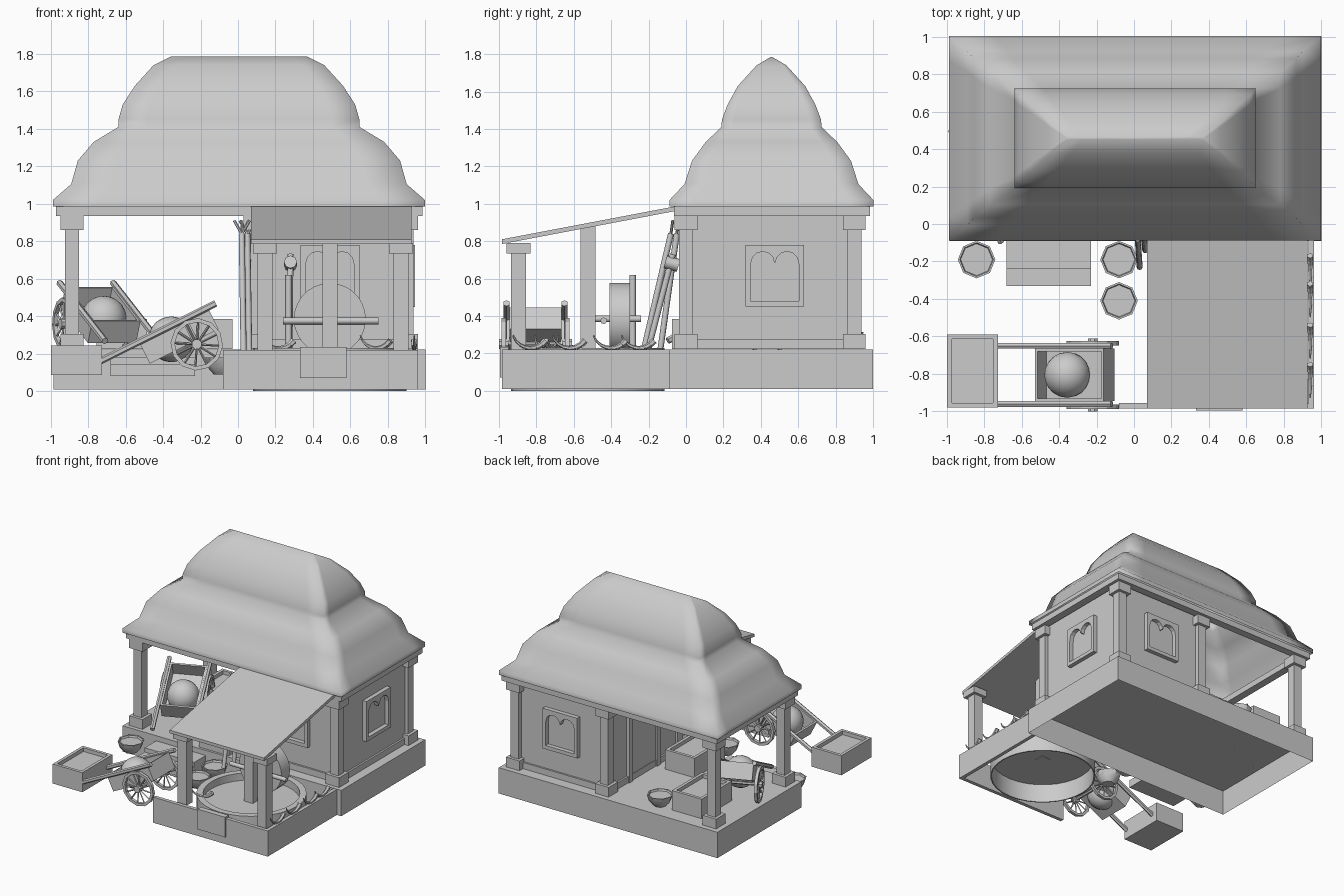
import bpy, bmesh
from math import pi, cos, sin, radians
from mathutils import Matrix, Vector

cube = bpy.data.objects.get("Cube")
if cube:
    bpy.data.objects.remove(cube)

grey = bpy.data.materials.new("plain_grey")
grey.use_nodes = True
grey.diffuse_color = (0.6, 0.6, 0.6, 1)
grey.node_tree.nodes["Principled BSDF"].inputs["Base Color"].default_value = (0.6, 0.6, 0.6, 1)
I = Matrix.Identity(4)


def finish(name, bm, M=I, smooth=None):
    bmesh.ops.recalc_face_normals(bm, faces=bm.faces)
    me = bpy.data.meshes.new(name)
    bm.to_mesh(me)
    bm.free()
    me.materials.append(grey)
    ob = bpy.data.objects.new(name, me)
    ob.matrix_world = M
    bpy.context.collection.objects.link(ob)
    if smooth:
        bpy.ops.object.select_all(action='DESELECT')
        ob.select_set(True)
        bpy.context.view_layer.objects.active = ob
        bpy.ops.object.shade_smooth_by_angle(angle=radians(smooth))


def add_box(bm, lo, hi):
    lo, hi = Vector(lo), Vector(hi)
    mat = Matrix.Translation((lo + hi) / 2) @ Matrix.Diagonal((*(hi - lo), 1))
    return bmesh.ops.create_cube(bm, size=1, matrix=mat)["verts"]


def box(name, lo, hi, M=I):
    bm = bmesh.new()
    add_box(bm, lo, hi)
    finish(name, bm, M)


def add_rod(bm, a, b, r, sides=8, r2=None):
    a, b = Vector(a), Vector(b)
    d = b - a
    mat = Matrix.Translation((a + b) / 2) @ d.to_track_quat('Z', 'Y').to_matrix().to_4x4()
    bmesh.ops.create_cone(bm, cap_ends=True, segments=sides, radius1=r,
                          radius2=r if r2 is None else r2, depth=d.length, matrix=mat)


def rod(name, a, b, r, sides=8, M=I):
    bm = bmesh.new()
    add_rod(bm, a, b, r, sides)
    finish(name, bm, M, 50)


def crate(name, lo, hi, wall, depth, M=I):
    # box with a recessed top
    bm = bmesh.new()
    add_box(bm, lo, hi)
    top = max(bm.faces, key=lambda f: f.calc_center_median().z)
    bmesh.ops.inset_region(bm, faces=[top], thickness=wall)
    floor = bmesh.ops.extrude_discrete_faces(bm, faces=[top])["faces"][0]
    bmesh.ops.translate(bm, verts=floor.verts, vec=(0, 0, -depth))
    finish(name, bm, M)


def lathe(name, profile, sides, M=I):
    bm = bmesh.new()
    vs = [bm.verts.new((r, 0, z)) for r, z in profile]
    es = [bm.edges.new(p) for p in zip(vs, vs[1:])]
    bmesh.ops.spin(bm, geom=vs + es, cent=(0, 0, 0), axis=(0, 0, 1), angle=2 * pi, steps=sides)
    bmesh.ops.remove_doubles(bm, verts=bm.verts, dist=0.0005)
    finish(name, bm, M, 40)


# Foundation, a shell open underneath
bm = bmesh.new()
add_box(bm, (-0.985, -0.09, 0.01), (1.0, 1.0, 0.222))
base = min(bm.faces, key=lambda f: f.calc_center_median().z)
bmesh.ops.delete(bm, geom=[base], context='FACES_ONLY')
finish("foundation", bm)

# Room and roof beams
box("room", (0.07, 0.01, 0.224), (0.91, 0.9, 0.96))
box("room_plinth", (0.055, -0.005, 0.224), (0.925, 0.915, 0.275))
for name, lo, hi in (("beam_front", (-0.97, -0.065), (0.985, 0.0)),
                     ("beam_back", (-0.97, 0.92), (0.985, 0.985)),
                     ("beam_right", (-0.97, 0.0), (-0.905, 0.92)),
                     ("beam_left", (0.92, 0.0), (0.985, 0.92))):
    box(name, (*lo, 0.935), (*hi, 0.985))


def pillar(name, x, y, z0, z1, w, cap, foot):
    bm = bmesh.new()
    add_box(bm, (x - w, y - w, z0), (x + w, y + w, z1))
    c = w + 0.024
    add_box(bm, (x - c, y - c, z1 - cap), (x + c, y + c, z1))
    if foot:
        add_box(bm, (x - c, y - c, z0), (x + c, y + c, z0 + foot))
    finish(name, bm)


for x in (-0.885, 0.09, 0.9):
    for y in (0.0, 0.9):
        pillar("pillar", x, y, 0.224, 0.935, 0.037, 0.075, 0.08)

# Two-tier bulging roof lofted through rectangles
bm = bmesh.new()
tiers = ((0.993, 0.545, 0.985), (0.993, 0.545, 1.02), (0.895, 0.465, 1.105), (0.86, 0.425, 1.23),
         (0.775, 0.352, 1.33), (0.643, 0.268, 1.41), (0.643, 0.265, 1.45), (0.62, 0.235, 1.53),
         (0.555, 0.18, 1.63), (0.455, 0.08, 1.74), (0.365, 0.004, 1.785))
corners = [Vector(c) for c in ((-1, -1), (1, -1), (1, 1), (-1, 1))]
outline = [corners[i].lerp(corners[(i + 1) % 4], t) for i in range(4) for t in (0, 0.12, 0.5, 0.88)]
rings = [[bm.verts.new((0.005 + p.x * a, 0.457 + p.y * b, z)) for p in outline] for a, b, z in tiers]
for low, up in zip(rings, rings[1:]):
    for i in range(len(outline)):
        bm.faces.new((low[i - 1], low[i], up[i], up[i - 1]))
bm.faces.new(rings[-1])
finish("roof", bm, I, 95)


# Windows: raised frame with a lobed arch opening
def window(M):
    bm = bmesh.new()
    outer = [(-0.157, 0), (0.157, 0), (0.157, 0.33), (-0.157, 0.33)]
    inner = [(-0.13, 0.03), (0.13, 0.03), (0.13, 0.22)]
    for cx in (0.065, -0.065):
        for k in range(7):
            t = pi * k / 6
            inner.append((cx + 0.062 * cos(t), 0.235 + 0.06 * sin(t)))
    inner.append((-0.13, 0.22))
    for loop in (outer, inner):
        vs = [bm.verts.new((x, 0, z)) for x, z in loop]
        for i, v in enumerate(vs):
            bm.edges.new((v, vs[i - 1]))
    bmesh.ops.triangle_fill(bm, use_beauty=True, edges=bm.edges[:])
    ext = bmesh.ops.extrude_face_region(bm, geom=bm.faces[:])["geom"]
    bmesh.ops.translate(bm, verts=[g for g in ext if isinstance(g, bmesh.types.BMVert)], vec=(0, -0.035, 0))
    finish("window_frame", bm, M)


for loc, turn in (((0.49, 0.01, 0.45), 0), ((0.91, 0.475, 0.45), pi / 2), ((0.49, 0.9, 0.45), pi)):
    window(Matrix.Translation(loc) @ Matrix.Rotation(turn, 4, 'Z'))

# Doorway on the open side of the room
for y in (0.26, 0.62):
    box("door_jamb", (0.045, y, 0.224), (0.08, y + 0.05, 0.82))
box("door_lintel", (0.045, 0.24, 0.82), (0.08, 0.69, 0.87))
box("door_panel", (0.06, 0.31, 0.224), (0.07, 0.62, 0.82))

# Lean-to: low walls, roof, posts
box("yard_wall_front", (-0.08, -0.985, 0.01), (0.96, -0.955, 0.22))
box("yard_wall_side", (0.93, -0.955, 0.01), (0.96, -0.09, 0.22))
box("wall_plate", (0.33, -0.995, 0.07), (0.58, -0.95, 0.235))
bm = bmesh.new()
for v in add_box(bm, (0.07, -0.985, 0), (0.925, -0.065, 0.025)):
    v.co.z += 0.785 + (v.co.y + 0.985) * 0.19
finish("lean_to_roof", bm)
for x in (0.145, 0.87):
    pillar("lean_to_post", x, -0.895, 0.2, 0.79, 0.04, 0.055, 0)

# Mill: basin hollow underneath, centre post, rolling stone and beams
lathe("mill_basin", [(0, 0.155), (0.4, 0.155), (0.4, 0), (0.41, 0), (0.41, 0.23), (0.36, 0.23),
                     (0.36, 0.17), (0, 0.17)], 32, Matrix.Translation((0.49, -0.525, 0.0)))
box("mill_post", (0.45, -0.565, 0.15), (0.53, -0.485, 0.88))
rod("mill_stone", (0.49, -0.41, 0.385), (0.49, -0.3, 0.385), 0.192, 28)
rod("mill_axle", (0.49, -0.52, 0.385), (0.49, -0.24, 0.385), 0.018)
rod("mill_handle", (0.24, -0.44, 0.375), (0.75, -0.44, 0.375), 0.018)
rod("mill_peg", (0.27, -0.285, 0.23), (0.27, -0.285, 0.62), 0.018)

# Mallet leaning on the room wall
rod("mallet_shaft", (0.275, -0.2, 0.23), (0.28, -0.07, 0.73), 0.016)
rod("mallet_head", (0.28, -0.11, 0.69), (0.28, -0.04, 0.67), 0.035)


# Handcarts: local +x runs up the shafts, the origin is on the axle
def cart(M):
    T = M @ Matrix.Rotation(radians(-26.6), 4, 'Y')
    for s in (-1, 1):
        rod("cart_shaft", (-0.505, s * 0.155, 0.15), (0.188, s * 0.155, 0.15), 0.018, 6, T)
        bm = bmesh.new()
        ring = []
        for k in range(12):
            t = 2 * pi * k / 12
            ring.append([bm.verts.new((r * cos(t), s * 0.17 + w, r * sin(t)))
                         for r, w in ((0.14, -0.012), (0.14, 0.012), (0.118, 0.012), (0.118, -0.012))])
            add_rod(bm, (0, s * 0.17, 0), (0.125 * cos(t), s * 0.17, 0.125 * sin(t)), 0.006, 4)
        for k in range(12):
            a, b = ring[k - 1], ring[k]
            for i in range(4):
                bm.faces.new((a[i - 1], a[i], b[i], b[i - 1]))
        add_rod(bm, (0, s * 0.17 - 0.025, 0), (0, s * 0.17 + 0.025, 0), 0.028)
        finish("cart_wheel", bm, T)
        box("cart_strut", (-0.015, s * 0.145 - 0.01, 0), (0.015, s * 0.145 + 0.01, 0.15), T)
    rod("cart_axle", (0, -0.17, 0), (0, 0.17, 0), 0.012, 6, T)
    crate("cart_tray", (-0.27, -0.14, 0.02), (0.14, 0.14, 0.15), 0.02, 0.11, T)
    bm = bmesh.new()
    bmesh.ops.create_uvsphere(bm, u_segments=20, v_segments=12, radius=0.122)
    finish("cart_load", bm, T @ Matrix.Translation((-0.11, 0, 0.085)), 60)


cart(Matrix.Translation((-0.22, -0.805, 0.25)))
cart(Matrix.Translation((-0.77, 0.44, 0.36)) @ Matrix.Rotation(radians(113), 4, 'Z'))

# Crates, steps and bowls
for x, y, z in ((-0.862, -0.785, 0.085), (-0.62, 0.68, 0.224), (-0.165, 0.12, 0.224)):
    crate("crate", (x - 0.135, y - 0.195, z), (x + 0.135, y + 0.195, z + 0.16), 0.035, 0.03)
box("step_lower", (-0.68, -0.33, 0.08), (-0.23, -0.24, 0.145))
box("step_upper", (-0.68, -0.24, 0.08), (-0.23, -0.09, 0.18))
for x, y, z in ((-0.84, -0.19, 0.09), (-0.08, -0.19, 0.09), (-0.08, -0.41, 0.09), (-0.36, 0.85, 0.224)):
    lathe("bowl", [(0, 0), (0.05, 0), (0.085, 0.04), (0.1, 0.09), (0.09, 0.09), (0.085, 0.075), (0, 0.075)],
          8, Matrix.Translation((x, y, z)))

# Forks leaning on the eave
for x, y in ((0.03, -0.23), (0.06, -0.14)):
    foot, tip = Vector((x, y, 0.2)), Vector((x - 0.01, y * 0.35, 0.84))
    rod("fork_shaft", foot, tip, 0.016)
    for s in (-1, 0, 1):
        rod("fork_tine", tip, tip + Vector((s * 0.04, 0.01, 0.07)), 0.008, 6)


# Sickles lying by the mill
def sickle(x, y, turn):
    bm = bmesh.new()
    pts = [(0.1 * cos(t), 0, 0.1 + 0.1 * sin(t)) for t in [pi * (1.1 + 0.1 * k) for k in range(8)]]
    for i, (a, b) in enumerate(zip(pts, pts[1:])):
        add_rod(bm, a, b, 0.004 + 0.002 * i, 6, 0.006 + 0.002 * i)
    finish("sickle", bm, Matrix.Translation((x, y, 0.228)) @ Matrix.Rotation(turn, 4, 'Z'), 50)


for y in (-0.83, -0.62, -0.4, -0.25):
    sickle(0.94, y, pi / 2)
sickle(0.22, -0.78, 0.3)
sickle(0.74, -0.72, -0.4)
